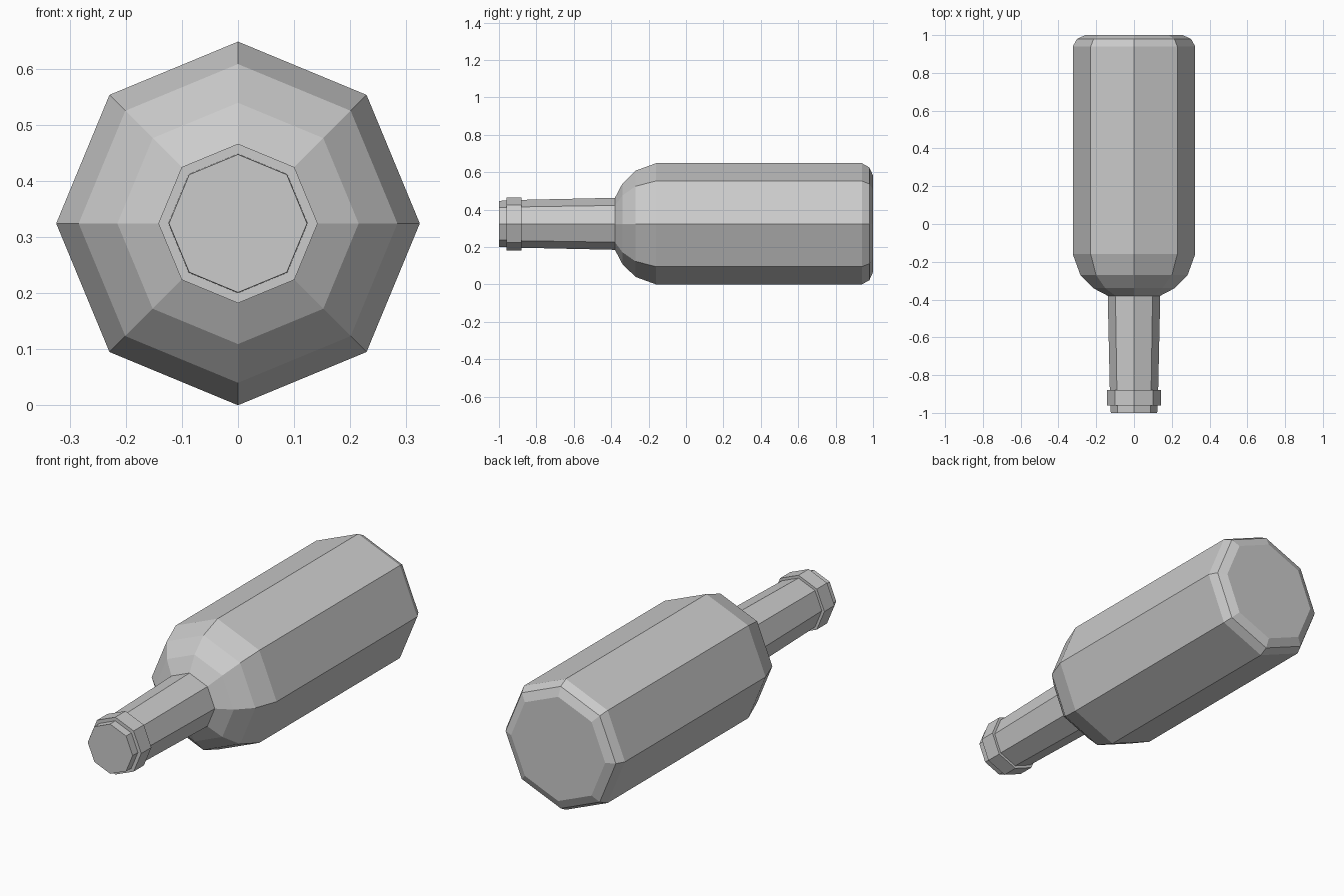
import bpy, bmesh, math

if "Cube" in bpy.data.objects:
    bpy.data.objects.remove(bpy.data.objects["Cube"])

SIDES = 8
AXIS_Z = 0.324


def lathe(name, profile):
    """Closed flat-sided solid around the y axis from (y, radius) points."""
    bm = bmesh.new()
    rings = []
    for y, r in profile:
        rings.append([bm.verts.new((r * math.cos(i * math.tau / SIDES), y,
                                    AXIS_Z + r * math.sin(i * math.tau / SIDES)))
                      for i in range(SIDES)])
    for a, b in zip(rings, rings[1:]):
        for i in range(SIDES):
            j = (i + 1) % SIDES
            bm.faces.new((a[i], a[j], b[j], b[i]))
    bm.faces.new(rings[0])
    bm.faces.new(rings[-1])
    bmesh.ops.recalc_face_normals(bm, faces=bm.faces)
    mesh = bpy.data.meshes.new(name)
    bm.to_mesh(mesh)
    bm.free()
    obj = bpy.data.objects.new(name, mesh)
    bpy.context.collection.objects.link(obj)
    return obj


# Bottle lying on its side, mouth towards the front
lathe("bottle", [
    (-1.0, 0.123), (-0.96, 0.124),                  # lip
    (-0.96, 0.142), (-0.88, 0.142),                 # collar
    (-0.88, 0.128), (-0.38, 0.139),                 # neck
    (-0.34, 0.215), (-0.27, 0.284), (-0.16, 0.324), # shoulder
    (0.94, 0.324),                                  # body
    (0.98, 0.302), (1.0, 0.258),                    # base
])
